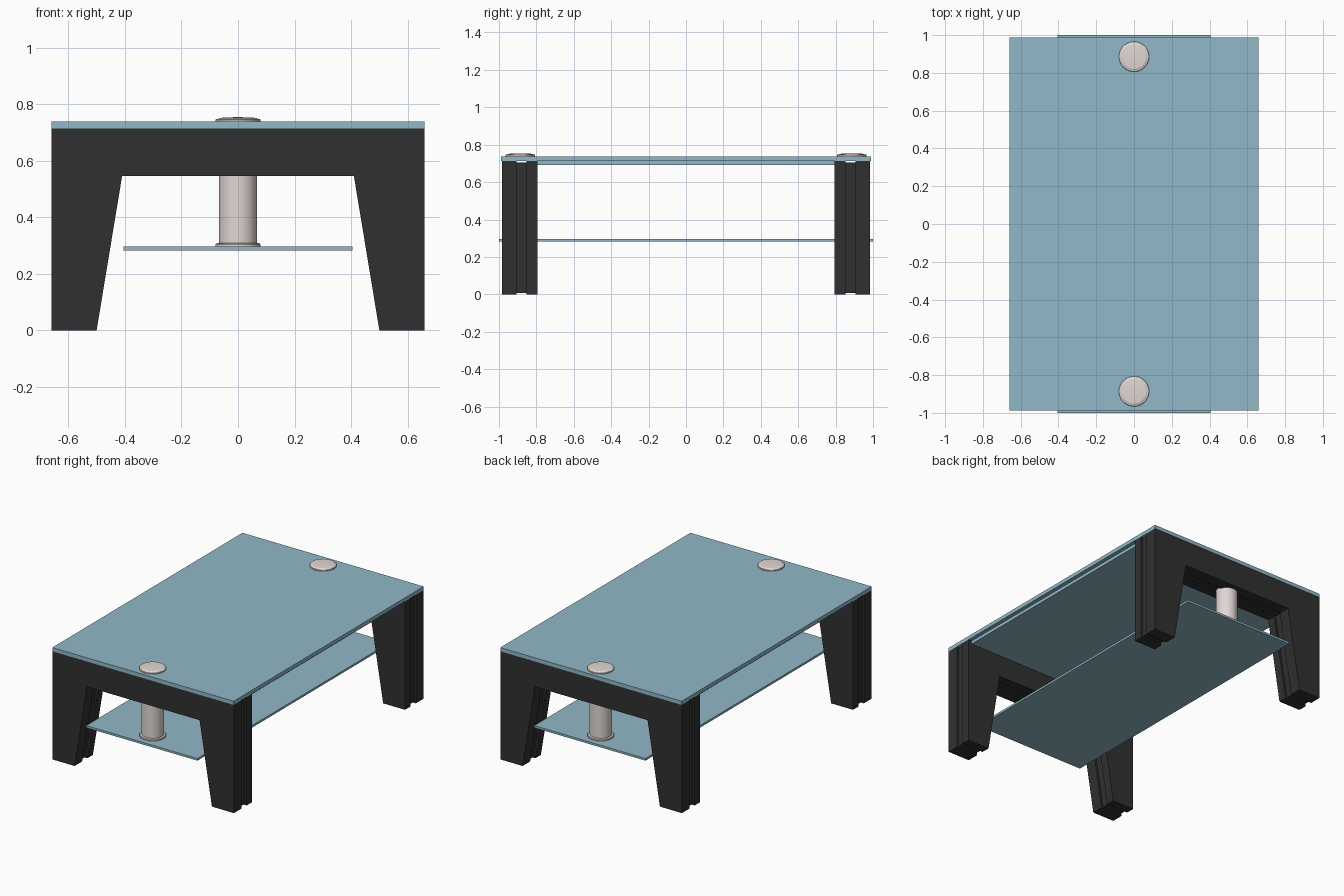
import bpy, bmesh, math
from mathutils import Vector

if "Cube" in bpy.data.objects:
    bpy.data.objects.remove(bpy.data.objects["Cube"])


def material(name, color):
    m = bpy.data.materials.new(name)
    m.diffuse_color = color
    m.use_nodes = True
    m.node_tree.nodes["Principled BSDF"].inputs["Base Color"].default_value = m.diffuse_color
    return m


GLASS = material("blue_glass", (0.28, 0.48, 0.57, 1))
BLACK = material("black_wood", (0.03, 0.03, 0.03, 1))
STEEL = material("warm_steel", (0.75, 0.68, 0.65, 1))


def finish(name, bm, mat):
    bmesh.ops.recalc_face_normals(bm, faces=bm.faces)
    mesh = bpy.data.meshes.new(name)
    bm.to_mesh(mesh)
    bm.free()
    mesh.materials.append(mat)
    ob = bpy.data.objects.new(name, mesh)
    bpy.context.collection.objects.link(ob)
    return ob


def panel(name, hx, hy, z0, z1):
    bm = bmesh.new()
    bmesh.ops.create_cube(bm, size=1)
    bmesh.ops.scale(bm, vec=(2 * hx, 2 * hy, z1 - z0), verts=bm.verts)
    bmesh.ops.translate(bm, vec=(0, 0, (z0 + z1) / 2), verts=bm.verts)
    return finish(name, bm, GLASS)


def arch(bm, y0, y1, d=0.0, dz=0.0):
    """Arch-shaped layer, shrunk by d sideways and dz vertically."""
    half = [(0.41 + d, 0.545 + dz), (0.50 + d, dz), (0.66 - d, dz), (0.66 - d, 0.713 - dz)]
    pts = half + [(-x, z) for x, z in reversed(half)]
    face = bm.faces.new([bm.verts.new((x, y0, z)) for x, z in pts])
    geo = bmesh.ops.extrude_face_region(bm, geom=[face])["geom"]
    moved = [v for v in geo if isinstance(v, bmesh.types.BMVert)]
    bmesh.ops.translate(bm, vec=(0, y1 - y0, 0), verts=moved)


def lathe(name, y, profile):
    bm = bmesh.new()
    vs = [bm.verts.new((r, 0, z)) for r, z in profile]
    es = [bm.edges.new(p) for p in zip(vs, vs[1:])]
    bmesh.ops.spin(bm, geom=vs + es, cent=(0, 0, 0), axis=(0, 0, 1),
                   angle=2 * math.pi, steps=48)
    bmesh.ops.remove_doubles(bm, verts=bm.verts, dist=1e-5)
    bmesh.ops.translate(bm, vec=(0, y, 0), verts=bm.verts)
    ob = finish(name, bm, STEEL)
    bpy.ops.object.select_all(action='DESELECT')
    ob.select_set(True)
    bpy.context.view_layer.objects.active = ob
    bpy.ops.object.shade_smooth_by_angle(angle=math.radians(30))


# Glass sheets
panel("table_top", 0.66, 0.988, 0.713, 0.738)
panel("under_top_panel", 0.635, 0.796, 0.691, 0.712)
panel("lower_shelf", 0.405, 1.0, 0.283, 0.297)

for side, s in (("front", -1), ("back", 1)):
    # Leg frame: two thick layers with a recessed core between them
    bm = bmesh.new()
    arch(bm, s * 0.795, s * 0.852)
    arch(bm, s * 0.852, s * 0.907, 0.012, 0.008)
    arch(bm, s * 0.907, s * 0.985)
    finish(side + "_leg_frame", bm, BLACK)

    # Steel post with a flange resting on the shelf
    lathe(side + "_post", s * 0.886, [
        (0, 0.297), (0.08, 0.297), (0.08, 0.303), (0.077, 0.307),
        (0.067, 0.309), (0.067, 0.56), (0, 0.56)])

    # Domed cap on the table top
    lathe(side + "_cap", s * 0.886, [
        (0, 0.737), (0.08, 0.737), (0.08, 0.744), (0.077, 0.747), (0.07, 0.748),
        (0.066, 0.751), (0.04, 0.753), (0, 0.754)])
